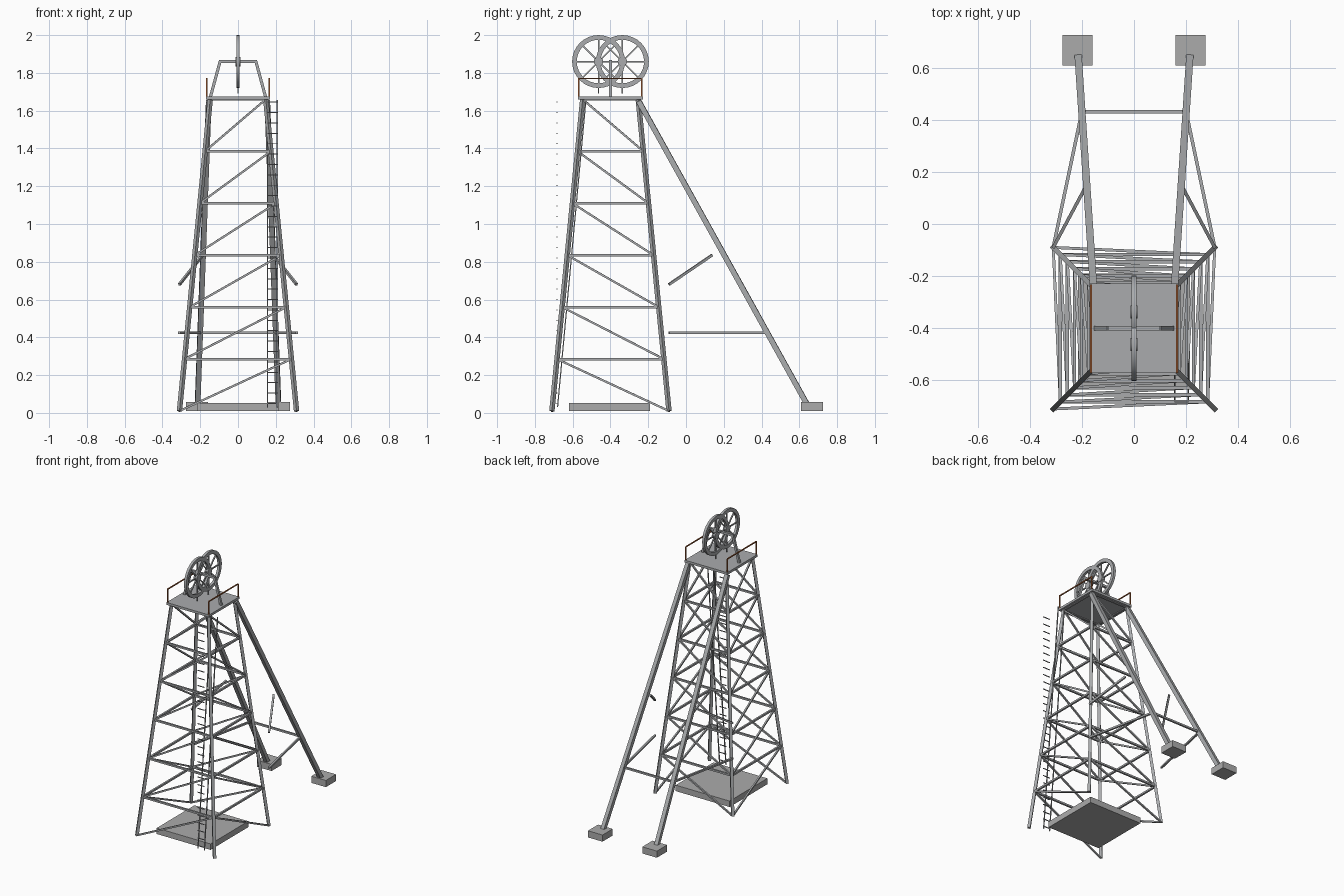
import bpy, bmesh, math
from mathutils import Vector, Matrix

if "Cube" in bpy.data.objects:
    bpy.data.objects.remove(bpy.data.objects["Cube"])


def material(name, rgb):
    m = bpy.data.materials.new(name)
    m.diffuse_color = (*rgb, 1)
    m.use_nodes = True
    m.node_tree.nodes["Principled BSDF"].inputs["Base Color"].default_value = m.diffuse_color
    return m


STEEL = material("steel_grey", (0.40, 0.41, 0.42))
CONCRETE = material("concrete_grey", (0.41, 0.41, 0.41))
ORANGE = material("rail_orange", (0.42, 0.13, 0.04))
CY = -0.40                      # tower centre in y


def finish(name, bm, mat):
    bmesh.ops.recalc_face_normals(bm, faces=bm.faces)
    me = bpy.data.meshes.new(name)
    bm.to_mesh(me)
    bm.free()
    me.materials.append(mat)
    ob = bpy.data.objects.new(name, me)
    bpy.context.collection.objects.link(ob)
    return ob


def add_beam(bm, a, b, size):
    """Square bar between two points."""
    a, b = Vector(a), Vector(b)
    d = b - a
    rot = d.to_track_quat('Z', 'Y').to_matrix().to_4x4()
    mat = Matrix.Translation((a + b) / 2) @ rot @ Matrix.Diagonal((size, size, d.length, 1))
    bmesh.ops.create_cube(bm, size=1, matrix=mat)


def beams(name, pairs, size, mat=STEEL):
    bm = bmesh.new()
    for a, b in pairs:
        add_beam(bm, a, b, size)
    return finish(name, bm, mat)


def box(name, centre, dims, mat):
    bm = bmesh.new()
    bmesh.ops.create_cube(bm, size=1,
                          matrix=Matrix.Translation(centre) @ Matrix.Diagonal((*dims, 1)))
    return finish(name, bm, mat)


# Tapering tower: four legs, level girts and one diagonal per bay
Z0, Z1, BAYS = 0.01, 1.66, 6


def corner(sx, sy, z):
    h = 0.31 + (0.147 - 0.31) * (z - Z0) / (Z1 - Z0)
    return (sx * h, CY + sy * h, z)


levels = [Z0 + i * (Z1 - Z0) / BAYS for i in range(BAYS + 1)]
beams("tower_legs", [(corner(sx, sy, Z0), corner(sx, sy, Z1))
                     for sx in (-1, 1) for sy in (-1, 1)], 0.02)
girts, diagonals = [], []
for lo, hi in zip(levels, levels[1:]):
    for s in (-1, 1):
        girts.append((corner(-1, s, hi), corner(1, s, hi)))
        girts.append((corner(s, -1, hi), corner(s, 1, hi)))
        diagonals.append((corner(-1, s, lo), corner(1, s, hi)))
        diagonals.append((corner(s, 1, lo), corner(s, -1, hi)))
beams("tower_girts", girts, 0.013)
beams("tower_diagonals", diagonals, 0.011)

# Raking back stays with footings and struts
def stay(s, t):
    a, b = Vector((s * 0.155, -0.25, 1.65)), Vector((s * 0.215, 0.655, 0.02))
    return a.lerp(b, t)


def stay_at(s, z):
    return stay(s, (1.65 - z) / 1.63)


beams("back_stays", [(stay(s, 0), stay(s, 1)) for s in (-1, 1)], 0.028)
struts = [(stay_at(-1, 0.425), stay_at(1, 0.425))]
for s in (-1, 1):
    struts.append(((s * 0.31, -0.09, 0.425), stay_at(s, 0.425)))
    struts.append(((s * 0.31, -0.09, 0.68), (s * 0.188, 0.138, 0.835)))
    box("stay_footing", (s * 0.217, 0.667, 0.034), (0.116, 0.116, 0.048), CONCRETE)
beams("stay_struts", struts, 0.013)

# Shaft slab and top platform
box("shaft_slab", (0, -0.405, 0.032), (0.43, 0.43, 0.043), CONCRETE)
box("top_platform", (0, CY, 1.667), (0.34, 0.345, 0.017), STEEL)

# Handrails on both sides of the platform
rails = []
for s in (-1, 1):
    x, y0, y1 = s * 0.165, CY - 0.168, CY + 0.165
    rails += [((x, y, 1.675), (x, y, 1.77)) for y in (y0, y1)]
    rails.append(((x, y0, 1.77), (x, y1, 1.77)))
beams("handrails", rails, 0.007, ORANGE)

# Wheel support frame and axle
beams("wheel_frame", [((s * 0.148, CY, 1.665), (s * 0.095, CY, 1.86)) for s in (-1, 1)], 0.016)
beams("wheel_axle", [((-0.1, CY, 1.86), (0.1, CY, 1.86))], 0.016)


# Pair of spoked winding wheels
def disc_point(c, r, a, x=0.0):
    return (x, c + r * math.cos(a), 1.86 + r * math.sin(a))


def wheel(c):
    bm = bmesh.new()
    n, profile = 32, [(0.115, -0.009), (0.14, -0.009), (0.14, 0.009), (0.115, 0.009)]
    rings = [[bm.verts.new(disc_point(c, r, 2 * math.pi * i / n, x)) for r, x in profile]
             for i in range(n)]
    for i in range(n):
        p, q = rings[i], rings[(i + 1) % n]
        for k in range(4):
            bm.faces.new((p[k], p[(k + 1) % 4], q[(k + 1) % 4], q[k]))
    bmesh.ops.create_cone(bm, cap_ends=True, segments=16, radius1=0.025, radius2=0.025,
                          depth=0.026, matrix=Matrix.Translation((0, c, 1.86))
                          @ Matrix.Rotation(math.pi / 2, 4, 'Y'))
    for i in range(8):
        a = i * math.pi / 4
        add_beam(bm, disc_point(c, 0.02, a), disc_point(c, 0.12, a), 0.008)
    ob = finish("winding_wheel", bm, STEEL)
    for o in bpy.context.selected_objects:
        o.select_set(False)
    bpy.context.view_layer.objects.active = ob
    ob.select_set(True)
    bpy.ops.object.shade_smooth_by_angle(angle=math.radians(30))
    # Short rope hanging below the wheel
    beams("winding_rope", [((0, c, 1.86), (0, c, 1.69))], 0.007)


for dy in (-0.063, 0.063):
    wheel(CY + dy)

# Ladder: leaning rails and upright column of rungs
beams("ladder_rails", [((x, -0.68, 0.03), (x, -0.53, 1.655)) for x in (0.157, 0.208)], 0.006)
beams("ladder_rungs", [((0.155, -0.682, 0.05 + 0.055 * i), (0.21, -0.682, 0.05 + 0.055 * i))
                       for i in range(30)], 0.005)
